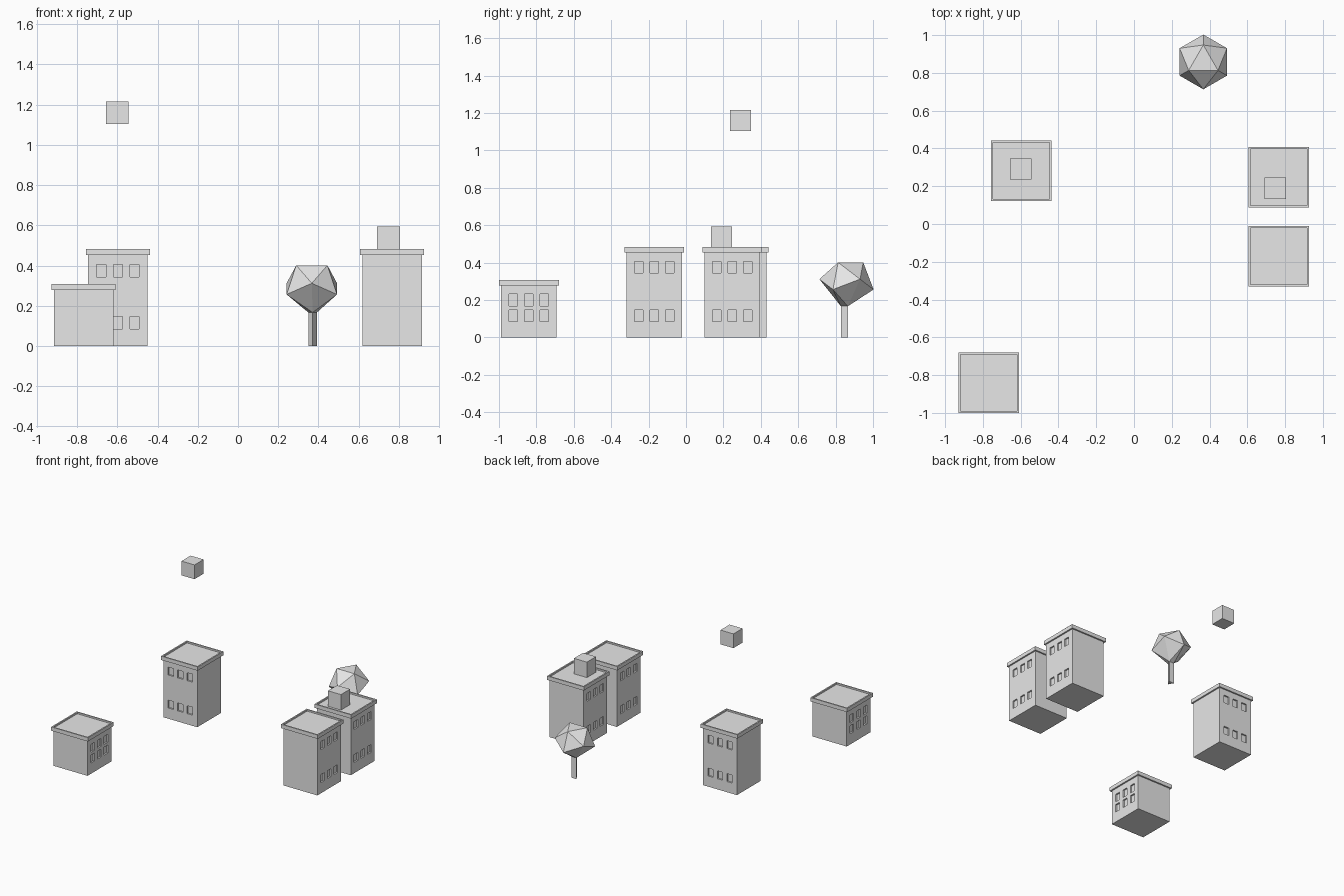
import bpy
import bmesh
from mathutils import Matrix, Vector

old = bpy.data.objects.get("Cube")
if old:
    bpy.data.objects.remove(old, do_unlink=True)

grey = bpy.data.materials.new("plain_grey")
grey.use_nodes = True
grey.diffuse_color = (0.8, 0.8, 0.8, 1)
grey.node_tree.nodes["Principled BSDF"].inputs["Base Color"].default_value = (0.8, 0.8, 0.8, 1)

BODY, ROOF, ROOF_H = 0.296, 0.32, 0.03
WIN_W, WIN_H, WIN_GAP, WIN_DEPTH = 0.045, 0.062, 0.083, 0.012
CRATE = 0.113


def add_object(name, bm, location):
    mesh = bpy.data.meshes.new(name)
    bm.to_mesh(mesh)
    bm.free()
    mesh.materials.append(grey)
    obj = bpy.data.objects.new(name, mesh)
    obj.location = location
    bpy.context.collection.objects.link(obj)


def box(width, height):
    """Square block standing on its own origin."""
    bm = bmesh.new()
    bmesh.ops.create_cube(bm, size=1)
    bmesh.ops.scale(bm, vec=(width, width, height), verts=bm.verts)
    bmesh.ops.translate(bm, vec=(0, 0, height / 2), verts=bm.verts)
    return bm


def sink(bm, faces, rim, depth):
    if rim:
        bmesh.ops.inset_individual(bm, faces=faces, thickness=rim)
    bmesh.ops.inset_individual(bm, faces=faces, thickness=0, depth=-depth)


def building(name, x, y, height, facing):
    """Block with recessed windows on both sides along the facing axis."""
    bm = box(BODY, height)
    along = 1 - facing
    columns = [-WIN_GAP, 0, WIN_GAP]
    rows = [0.115, height - 0.078]
    for axis, centres, size in ((along, columns, WIN_W), (2, rows, WIN_H)):
        normal = Vector((0, 0, 0))
        normal[axis] = 1
        for c in centres:
            for side in (-1, 1):
                bmesh.ops.bisect_plane(bm, geom=bm.verts[:] + bm.edges[:] + bm.faces[:],
                                       plane_co=normal * (c + side * size / 2), plane_no=normal)
    bm.normal_update()
    windows = []
    for f in bm.faces:
        mid = f.calc_center_median()
        if (abs(f.normal[facing]) > 0.9
                and any(abs(mid[along] - c) < 0.01 for c in columns)
                and any(abs(mid.z - r) < 0.01 for r in rows)):
            windows.append(f)
    sink(bm, windows, 0, WIN_DEPTH)
    add_object(name + "_walls", bm, (x, y, 0))

    # Overhanging roof slab with a raised rim
    bm = box(ROOF, ROOF_H)
    bm.normal_update()
    sink(bm, [f for f in bm.faces if f.normal.z > 0.9], 0.015, 0.012)
    add_object(name + "_roof", bm, (x, y, height))


building("low_building", -0.768, -0.84, 0.278, 0)
building("back_building", -0.597, 0.282, 0.453, 1)
building("side_building", 0.766, -0.17, 0.453, 0)
building("crate_building", 0.766, 0.247, 0.453, 0)

# Roof crate and floating crate; the roof crate reaches down to the sunken roof
add_object("roof_crate", box(CRATE, 0.122), (0.748, 0.189, 0.471))
add_object("floating_crate", box(CRATE, 0.112), (-0.6, 0.291, 1.103))

# Tree: a twenty-sided crown whose bottom face shrinks and runs down as the trunk
bm = bmesh.new()
bmesh.ops.create_icosphere(bm, subdivisions=1, radius=0.1475)
bm.faces.ensure_lookup_table()
face = bm.faces[0]
centre = face.calc_center_median()
up = -centre.normalized()
back = (centre - face.verts[0].co).normalized()
turn = Matrix((back.cross(up), back, up)).to_4x4()
bmesh.ops.transform(bm, matrix=turn, verts=bm.verts)

crown = Vector((0.367, 0.858, 0.284))
foot = Vector((0.004, -0.005, face.calc_center_median().z))
for v in face.verts:
    v.co.x = v.co.x * 0.277 + foot.x
    v.co.y = v.co.y * 0.277 + foot.y
trunk = bmesh.ops.extrude_face_region(bm, geom=[face])["geom"]
for v in trunk:
    if isinstance(v, bmesh.types.BMVert):
        v.co.z = -crown.z
if face.is_valid:
    bm.faces.remove(face)
bmesh.ops.recalc_face_normals(bm, faces=bm.faces)
add_object("tree", bm, crown)
